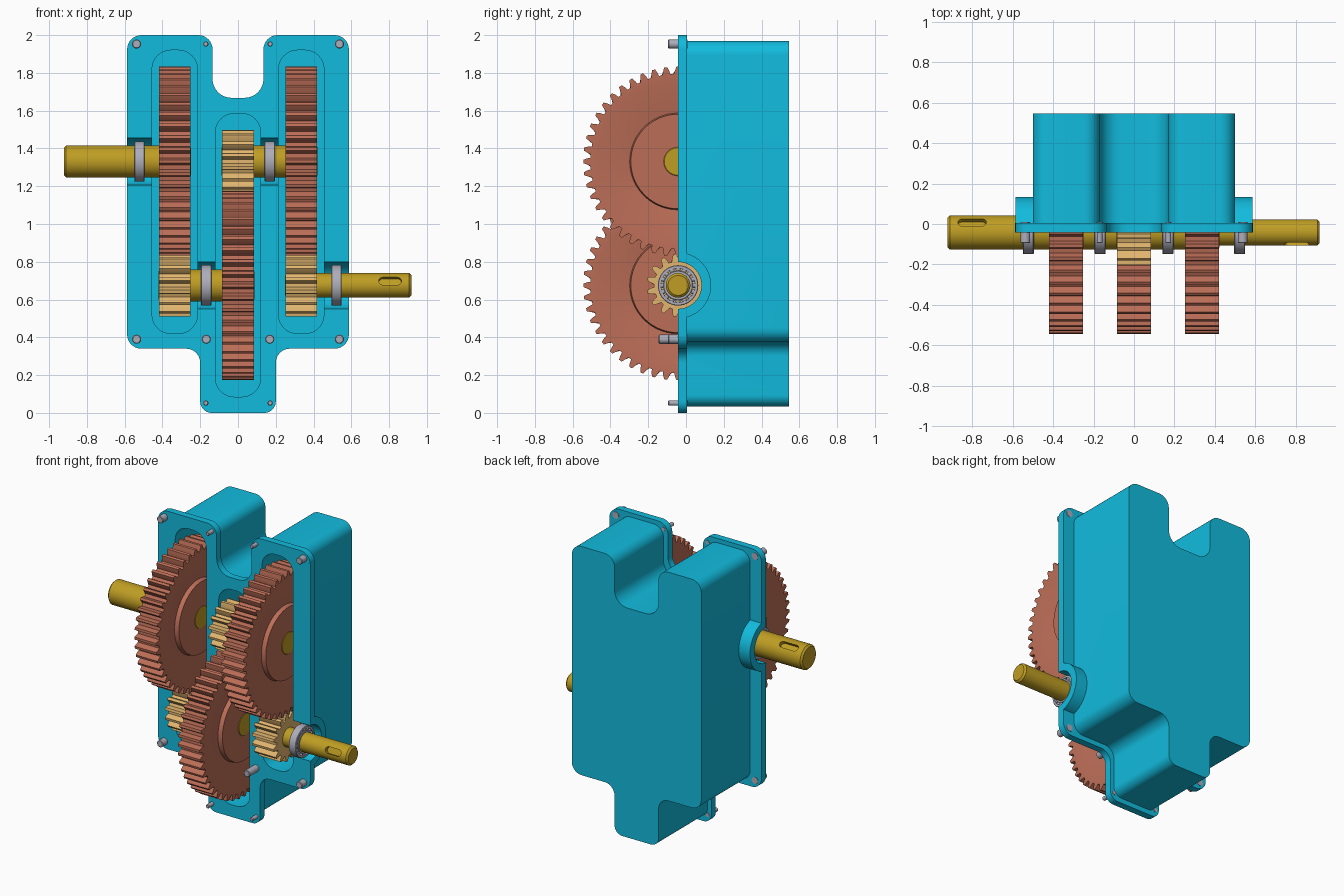
import bpy, bmesh, math
from mathutils import Vector

if "Cube" in bpy.data.objects:
    bpy.data.objects.remove(bpy.data.objects["Cube"])

AY = -0.042               # parting plane, also holds every shaft axis
ZU, ZL = 1.331, 0.675     # upper and lower axis heights


def material(name, rgb):
    m = bpy.data.materials.new(name)
    m.diffuse_color = (*rgb, 1)
    m.use_nodes = True
    m.node_tree.nodes["Principled BSDF"].inputs["Base Color"].default_value = m.diffuse_color
    return m


CYAN = material("casing_blue", (0.006, 0.5, 0.73))
GOLD = material("shaft_gold", (0.52, 0.34, 0.017))
COPPER = material("gear_copper", (0.5, 0.155, 0.095))
BRASS = material("pinion_brass", (0.76, 0.47, 0.16))
STEEL = material("steel", (0.42, 0.42, 0.5))


def finish(bm, name, mat, loc=(0, 0, 0), rot=(0, 0, 0)):
    bmesh.ops.recalc_face_normals(bm, faces=bm.faces)
    me = bpy.data.meshes.new(name)
    bm.to_mesh(me)
    bm.free()
    ob = bpy.data.objects.new(name, me)
    bpy.context.collection.objects.link(ob)
    ob.location, ob.rotation_euler = loc, rot
    if mat:
        me.materials.append(mat)
    smooth(ob)
    return ob


def smooth(ob):
    bpy.ops.object.select_all(action='DESELECT')
    ob.select_set(True)
    bpy.context.view_layer.objects.active = ob
    bpy.ops.object.shade_smooth_by_angle(angle=math.radians(30))


def prism(name, corners, y0, y1, mat=None, seg=8, **kw):
    """Extrude a right-angled (x, z, fillet radius) outline along y."""
    bm = bmesh.new()
    verts = []
    for i, (x, z, r) in enumerate(corners):
        p = Vector((x, z))
        u = (Vector(corners[i - 1][:2]) - p).normalized()
        v = (Vector(corners[(i + 1) % len(corners)][:2]) - p).normalized()
        c = p + r * (u + v)
        for k in range(seg + 1):
            t = math.pi / 2 * k / seg
            q = c - r * (v * math.cos(t) + u * math.sin(t))
            verts.append(bm.verts.new((q.x, y0, q.y)))
    f = bm.faces.new(verts)
    ext = bmesh.ops.extrude_face_region(bm, geom=[f])
    bmesh.ops.translate(bm, vec=(0, y1 - y0, 0),
                        verts=[g for g in ext['geom'] if isinstance(g, bmesh.types.BMVert)])
    return finish(bm, name, mat, **kw)


def rect(x0, x1, z0, z1, r):
    return [(x0, z0, r), (x1, z0, r), (x1, z1, r), (x0, z1, r)]


def rings(bm, stations, closed):
    """Skin a list of vertex rings; ends are capped unless closed."""
    loops = [[bm.verts.new(p) for p in s] for s in stations]
    n = len(loops[0])
    for a, b in zip(loops, loops[1:] + (loops[:1] if closed else [])):
        for i in range(n):
            bm.faces.new((a[i], a[(i + 1) % n], b[(i + 1) % n], b[i]))
    if not closed:
        bm.faces.new(loops[0])
        bm.faces.new(loops[-1])


def circle(x, r, n):
    return [(x, r * math.cos(2 * math.pi * i / n), r * math.sin(2 * math.pi * i / n)) for i in range(n)]


def lathe(name, profile, mat, n=48, closed=False, **kw):
    bm = bmesh.new()
    rings(bm, [circle(x, r, n) for x, r in profile], closed)
    return finish(bm, name, mat, **kw)


def boolean(ob, cutter, op):
    bpy.context.view_layer.update()
    m = ob.modifiers.new("bool", 'BOOLEAN')
    m.object, m.operation, m.solver = cutter, op, 'EXACT'
    bpy.context.view_layer.objects.active = ob
    bpy.ops.object.modifier_apply(modifier=m.name)
    bpy.data.objects.remove(cutter)


# Casing half: tub, flange and bearing bosses, then pockets and saddles cut out
def outline(w, notch, tab, top, nz, sz, bot, r, rc):
    half = [(tab, bot, r * 0.8), (tab, sz, r), (w, sz, r), (w, top, r), (notch, top, r), (notch, nz, rc)]
    return half + [(-x, z, q) for x, z, q in reversed(half)]


casing = prism("casing", outline(.5, .17, .17, 1.97, 1.635, .375, .035, .075, .1), -.03, .545, CYAN)
flange = prism("flange", outline(.587, .135, .2, 2.0, 1.668, .34, 0, .075, .1), AY, .006, CYAN)
boolean(casing, flange, 'UNION')
for s, z in ((-1, ZU), (1, ZL)):
    boss = lathe("boss", [(s * .475, .175), (s * .5868, .175)], CYAN, 64, loc=(0, AY, z))
    boolean(casing, boss, 'UNION')
boolean(casing, prism("front_trim", rect(-1, 1, -1, 3, .1), -.5, AY), 'DIFFERENCE')
for x0, x1, z0, z1 in ((-.455, -.215, .42, 1.92), (-.12, .12, .085, 1.585), (.215, .455, .42, 1.92)):
    boolean(casing, prism("pocket", rect(x0, x1, z0, z1, .1), -.2, .495), 'DIFFERENCE')
for x0, x1, z in ((-.7, -.4, ZU), (.08, .26, ZU), (-.26, -.08, ZL), (.4, .7, ZL)):
    saddle = lathe("saddle", [(x0, .124), (x1, .124)], None, 64, loc=(0, AY, z))
    boolean(casing, saddle, 'DIFFERENCE')
smooth(casing)


# Gears
def tooth_ring(x, n, root, tip):
    pts = []
    step = 2 * math.pi / n
    for i in range(n):
        for f, r in ((-.32, root), (-.25, (root + tip) / 2), (-.13, tip),
                     (.13, tip), (.25, (root + tip) / 2), (.32, root)):
            a = step * (i + f)
            pts.append((x, r * math.cos(a), r * math.sin(a)))
    return pts


def gear(name, x, z, n, root, tip, mat, web):
    h, c = .084, n * 6
    face = [(h, .25), (h - .03, .256), (h, .43)] if web else [(h, root * .8)]
    stations = [circle(-d, r, c) for d, r in face]
    stations += [tooth_ring(-h, n, root, tip), tooth_ring(h, n, root, tip)]
    stations += [circle(d, r, c) for d, r in reversed(face)]
    bm = bmesh.new()
    rings(bm, stations, False)
    return finish(bm, name, mat, loc=(x, AY, z))


for side, x, zg, zp in (("left", -.335, ZU, ZL), ("middle", 0, ZL, ZU), ("right", .335, ZU, ZL)):
    gear(side + "_gear", x, zg, 48, .464, .502, COPPER, True)
    gear(side + "_pinion", x, zp, 15, .128, .166, BRASS, False)


# Shafts with chamfered ends and key slots
def shaft(name, x0, x1, z, r):
    c = .012
    return lathe(name, [(x0, r - c), (x0 + c, r), (x1 - c, r), (x1, r - c)], GOLD, 64, loc=(0, AY, z))


def key_slot(ob, x0, x1, r, z, angle):
    cut = prism("key", rect(x0, x1, -.022, .022, .0218), -.15, -r + .028,
                loc=(0, AY, z), rot=(math.radians(angle), 0, 0))
    boolean(ob, cut, 'DIFFERENCE')
    smooth(ob)


input_shaft = shaft("input_shaft", -.922, -.249, ZU, .085)
key_slot(input_shaft, -.87, -.73, .085, ZU, -127)
output_shaft = shaft("output_shaft", .249, .918, ZL, .065)
key_slot(output_shaft, .745, .865, .065, ZL, -22)
shaft("upper_layshaft", -.087, .422, ZU, .085)
shaft("lower_layshaft", -.422, .087, ZL, .085)

# Ball bearings
for i, (x, z) in enumerate(((-.522, ZU), (.168, ZU), (-.168, ZL), (.522, ZL))):
    h = .027
    for part, a, b in (("outer", .09, .107), ("inner", .062, .078)):
        lathe(f"bearing_{part}_race_{i}", [(-h, a), (-h, b - .003), (-h + .003, b), (h - .003, b),
              (h, b - .003), (h, a)], STEEL, 48, True, loc=(x, AY, z))
    bm = bmesh.new()
    for k in range(16):
        t = 2 * math.pi * k / 16
        for d in (-.012, .012):
            res = bmesh.ops.create_uvsphere(bm, u_segments=12, v_segments=8, radius=.0135)
            bmesh.ops.translate(bm, verts=res['verts'], vec=(d, .084 * math.cos(t), .084 * math.sin(t)))
    finish(bm, f"bearing_balls_{i}", STEEL, loc=(x, AY, z))

# Flange bolts, mirrored left and right
for x, z, r, end in ((.537, 1.953, .024, .095), (.17, 1.953, .014, .095), (.537, .39, .024, .095),
                     (.168, .39, .024, .145), (.17, .052, .014, .095)):
    for s in (-1, 1):
        lathe("bolt", [(-.009, r), (end - .004, r), (end, r - .004)], STEEL, 20,
              loc=(s * x, 0, z), rot=(0, 0, -math.pi / 2))
